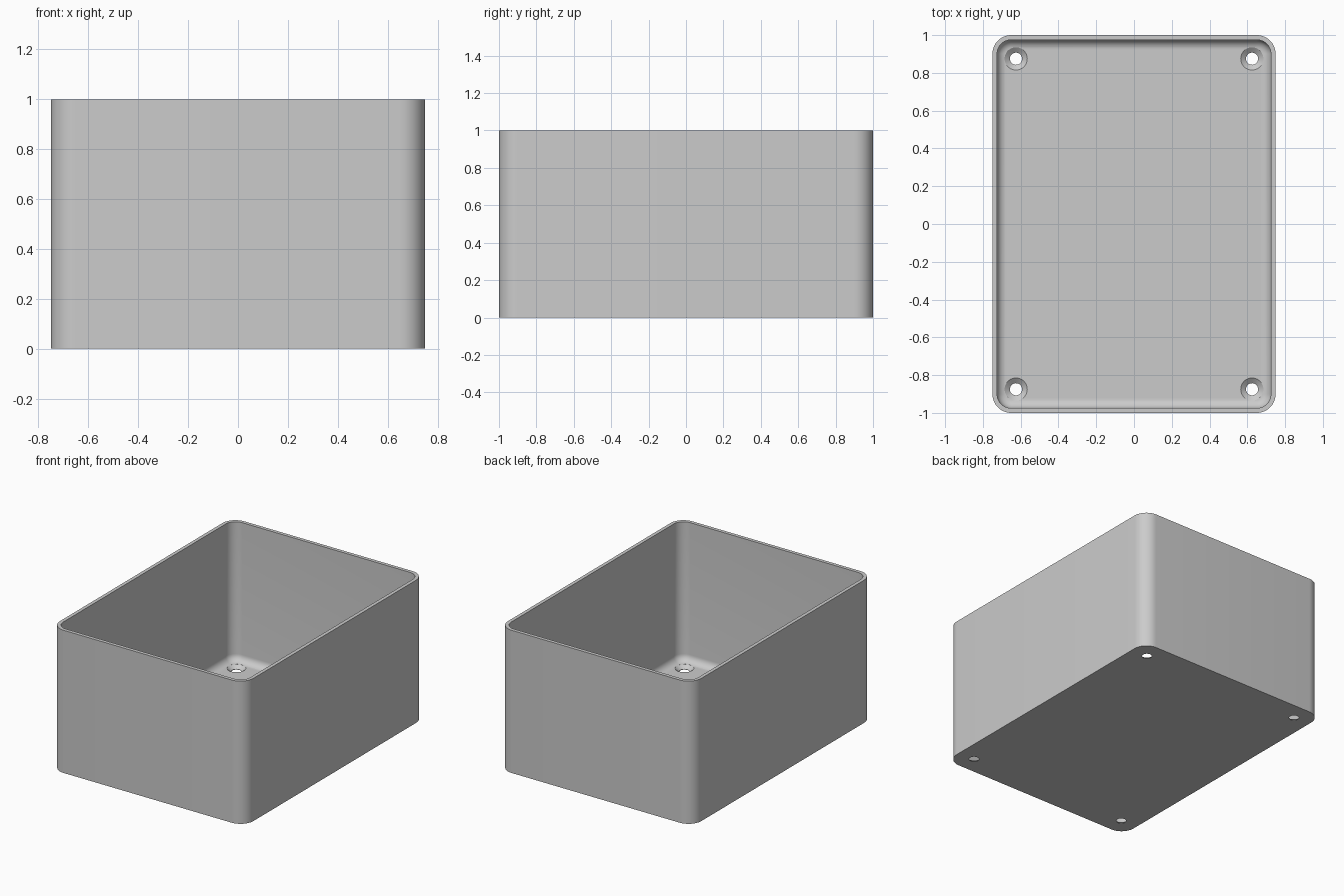
import bpy, bmesh, math

cube = bpy.data.objects.get("Cube")
if cube:
    bpy.data.objects.remove(cube, do_unlink=True)

WIDTH, DEPTH, HEIGHT = 1.5, 2.0, 1.0
CORNER, WALL, FILLET = 0.1, 0.025, 0.05
STEPS = 12

grey = bpy.data.materials.new("plain_grey")
grey.use_nodes = True
colour = (0.6, 0.6, 0.6, 1)
grey.diffuse_color = colour
grey.node_tree.nodes["Principled BSDF"].inputs["Base Color"].default_value = colour


def loft(name, rings):
    """Skin a list of closed rings and cap both ends."""
    bm = bmesh.new()
    loops = [[bm.verts.new(p) for p in ring] for ring in rings]
    n = len(loops[0])
    for a, b in zip(loops, loops[1:]):
        for i in range(n):
            j = (i + 1) % n
            bm.faces.new((a[i], a[j], b[j], b[i]))
    bm.faces.new(loops[0][::-1])
    bm.faces.new(loops[-1])
    bmesh.ops.recalc_face_normals(bm, faces=bm.faces)
    mesh = bpy.data.meshes.new(name)
    bm.to_mesh(mesh)
    bm.free()
    mesh.materials.append(grey)
    obj = bpy.data.objects.new(name, mesh)
    bpy.context.collection.objects.link(obj)
    return obj


def rounded_ring(inset, z):
    """Rounded rectangle, inset from the outer wall."""
    r = CORNER - inset
    cx, cy = WIDTH / 2 - CORNER, DEPTH / 2 - CORNER
    points = []
    for quarter, (sx, sy) in enumerate([(1, 1), (-1, 1), (-1, -1), (1, -1)]):
        for i in range(STEPS + 1):
            a = math.pi / 2 * (quarter + i / STEPS)
            points.append((sx * cx + r * math.cos(a), sy * cy + r * math.sin(a), z))
    return points


def circle_ring(x, y, r, z, n=48):
    return [(x + r * math.cos(math.tau * i / n), y + r * math.sin(math.tau * i / n), z)
            for i in range(n)]


# Open tray: outer wall, rim, inner wall, filleted floor
rings = [rounded_ring(0, 0), rounded_ring(0, HEIGHT), rounded_ring(WALL, HEIGHT)]
for i in range(9):
    a = math.pi / 2 * i / 8
    rings.append(rounded_ring(WALL + FILLET * (1 - math.cos(a)),
                              WALL + FILLET * (1 - math.sin(a))))
box = loft("box", rings)

# Countersunk screw holes in the four floor corners
for sx in (-1, 1):
    for sy in (-1, 1):
        x, y = sx * 0.625, sy * 0.875
        cutter = loft("hole_cutter", [circle_ring(x, y, r, z) for r, z in
                      ((0.032, -0.02), (0.032, 0.003), (0.06, WALL), (0.06, 0.1))])
        cutter.hide_render = True
        mod = box.modifiers.new("screw_hole", 'BOOLEAN')
        mod.operation = 'DIFFERENCE'
        mod.solver = 'EXACT'
        mod.object = cutter
        bpy.context.view_layer.objects.active = box
        bpy.ops.object.modifier_apply(modifier=mod.name)
        bpy.data.objects.remove(cutter, do_unlink=True)

# Smooth the curves, keep rim and hole edges sharp
bpy.ops.object.select_all(action='DESELECT')
box.select_set(True)
bpy.context.view_layer.objects.active = box
bpy.ops.object.shade_smooth_by_angle(angle=math.radians(30))
